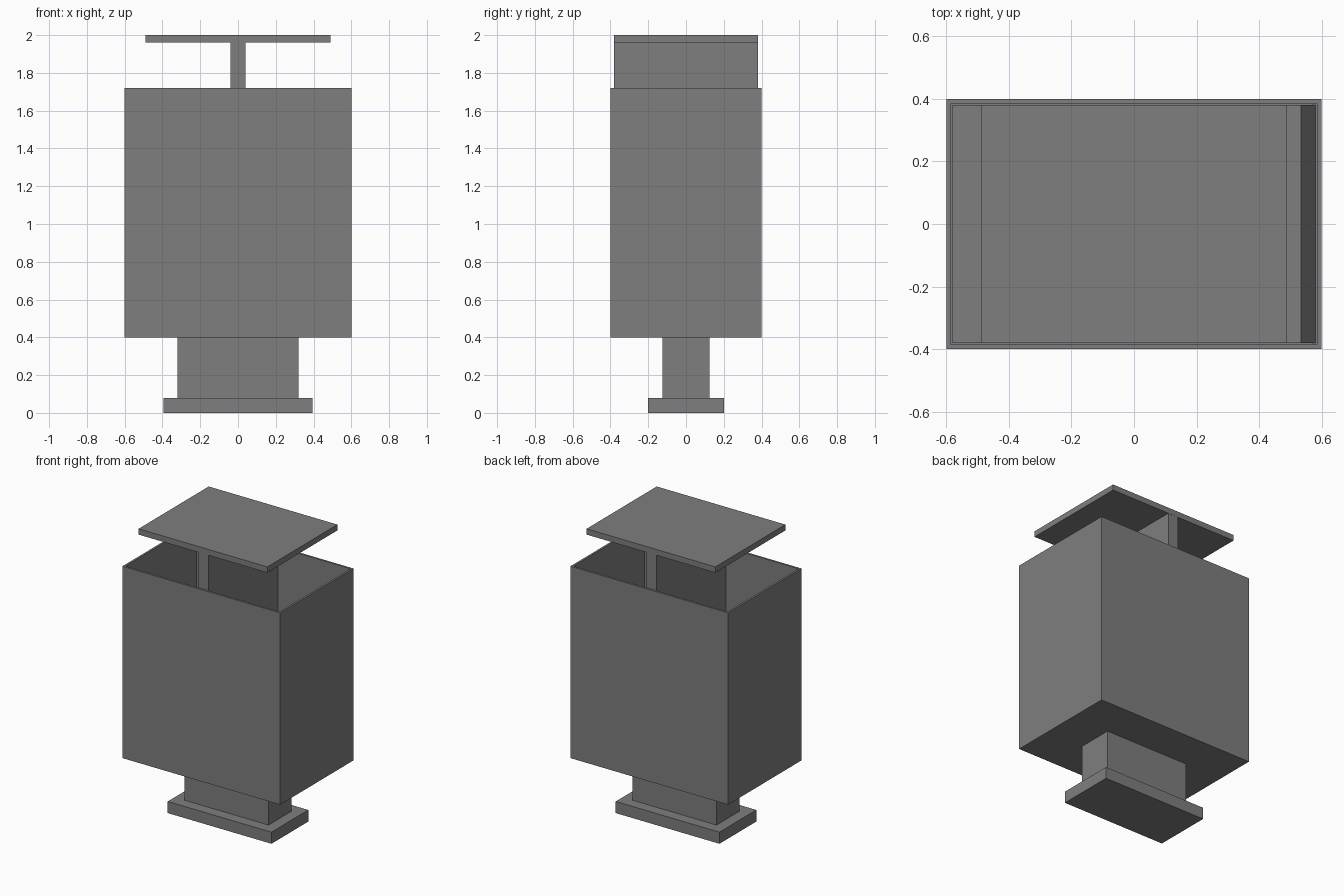
import bpy
import bmesh

cube = bpy.data.objects.get("Cube")
if cube:
    bpy.data.objects.remove(cube, do_unlink=True)

# Single grey material
grey = bpy.data.materials.new("mid_grey")
grey.use_nodes = True
colour = (0.21, 0.21, 0.21, 1)
grey.diffuse_color = colour
grey.node_tree.nodes["Principled BSDF"].inputs["Base Color"].default_value = colour


def finish(name, bm):
    bmesh.ops.recalc_face_normals(bm, faces=bm.faces)
    mesh = bpy.data.meshes.new(name)
    bm.to_mesh(mesh)
    bm.free()
    mesh.materials.append(grey)
    obj = bpy.data.objects.new(name, mesh)
    bpy.context.collection.objects.link(obj)
    return obj


def extrude_profile(name, points, half_depth):
    """Extrude an x-z outline symmetrically along y."""
    bm = bmesh.new()
    face = bm.faces.new([bm.verts.new((x, -half_depth, z)) for x, z in points])
    moved = bmesh.ops.extrude_face_region(bm, geom=[face])["geom"]
    verts = [v for v in moved if isinstance(v, bmesh.types.BMVert)]
    bmesh.ops.translate(bm, verts=verts, vec=(0, 2 * half_depth, 0))
    return finish(name, bm)


def box(name, half_x, half_y, low, high):
    outline = [(-half_x, low), (half_x, low), (half_x, high), (-half_x, high)]
    return extrude_profile(name, outline, half_y)


def open_box(name, half_x, half_y, low, high, wall):
    """Box with an open top, hollowed by insetting and sinking the top face."""
    bm = bmesh.new()
    bmesh.ops.create_cube(bm, size=2)
    for v in bm.verts:
        v.co = (v.co.x * half_x, v.co.y * half_y, high if v.co.z > 0 else low)
    top = max(bm.faces, key=lambda f: f.calc_center_median().z)
    bmesh.ops.inset_region(bm, faces=[top], thickness=wall)
    sunk = bmesh.ops.extrude_discrete_faces(bm, faces=[top])["faces"][0]
    for v in sunk.verts:
        v.co.z = low + wall
    return finish(name, bm)


# Stand
box("base_plate", 0.395, 0.2, 0, 0.08)
box("neck", 0.32, 0.125, 0.08, 0.4)

# Hollow body with a floor slab that slopes off at one side
open_box("body", 0.6, 0.4, 0.4, 1.72, 0.02)
extrude_profile("inner_floor",
                [(-0.58, 0.42), (0.58, 0.42), (0.535, 0.49), (-0.58, 0.49)], 0.38)

# Raised lid on a central divider
box("divider", 0.04, 0.38, 0.49, 1.96)
box("lid", 0.49, 0.381, 1.96, 2.0)
